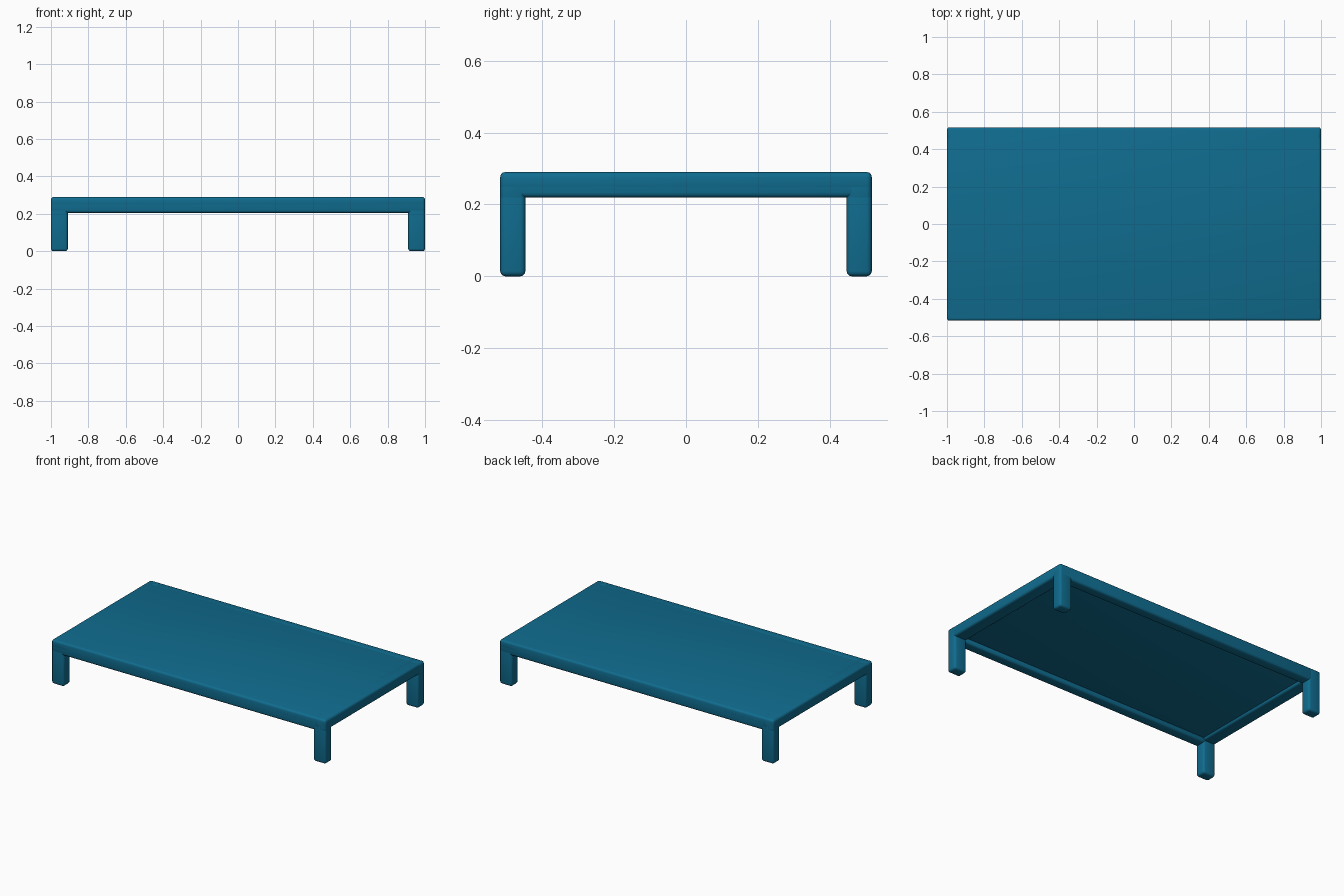
import bpy
from mathutils import Vector

cube = bpy.data.objects.get("Cube")
if cube:
    bpy.data.objects.remove(cube, do_unlink=True)

# Overall half sizes and member widths
HX, HY, TOP = 1.0, 0.517, 0.29
LEG_X, LEG_Y = 0.09, 0.07

blue = bpy.data.materials.new("deep_teal_blue")
blue.use_nodes = True
colour = (0.005, 0.15, 0.275, 1)
blue.diffuse_color = colour
blue.node_tree.nodes["Principled BSDF"].inputs["Base Color"].default_value = colour


def rounded_box(name, low, high, radius=0.014):
    """Box between two corners with softly rounded edges."""
    low, high = Vector(low), Vector(high)
    bpy.ops.mesh.primitive_cube_add(size=1, location=(low + high) / 2)
    obj = bpy.context.object
    obj.name = name
    obj.scale = high - low
    bpy.ops.object.transform_apply(location=False, rotation=False, scale=True)
    obj.data.materials.append(blue)
    bevel = obj.modifiers.new("soft_edges", "BEVEL")
    bevel.width = radius
    bevel.segments = 3
    bpy.ops.object.modifier_apply(modifier=bevel.name)
    bpy.ops.object.shade_smooth_by_angle()
    return obj


# Table top
rounded_box("table_top", (-HX, -HY, 0.235), (HX, HY, TOP))

# Long rails under the front and back edges
for side, y in (("front", -HY), ("back", HY - LEG_Y)):
    rounded_box(side + "_rail", (-HX, y, 0.205), (HX, y + LEG_Y, TOP))

# Shallower short rails under the two ends
for side, x in (("right", -HX), ("left", HX - LEG_X)):
    rounded_box(side + "_rail", (x, -HY, 0.219), (x + LEG_X, HY, TOP))

# Corner legs
for end, y in (("front", -HY), ("back", HY - LEG_Y)):
    for side, x in (("right", -HX), ("left", HX - LEG_X)):
        rounded_box(f"{end}_{side}_leg", (x, y, 0), (x + LEG_X, y + LEG_Y, TOP))
